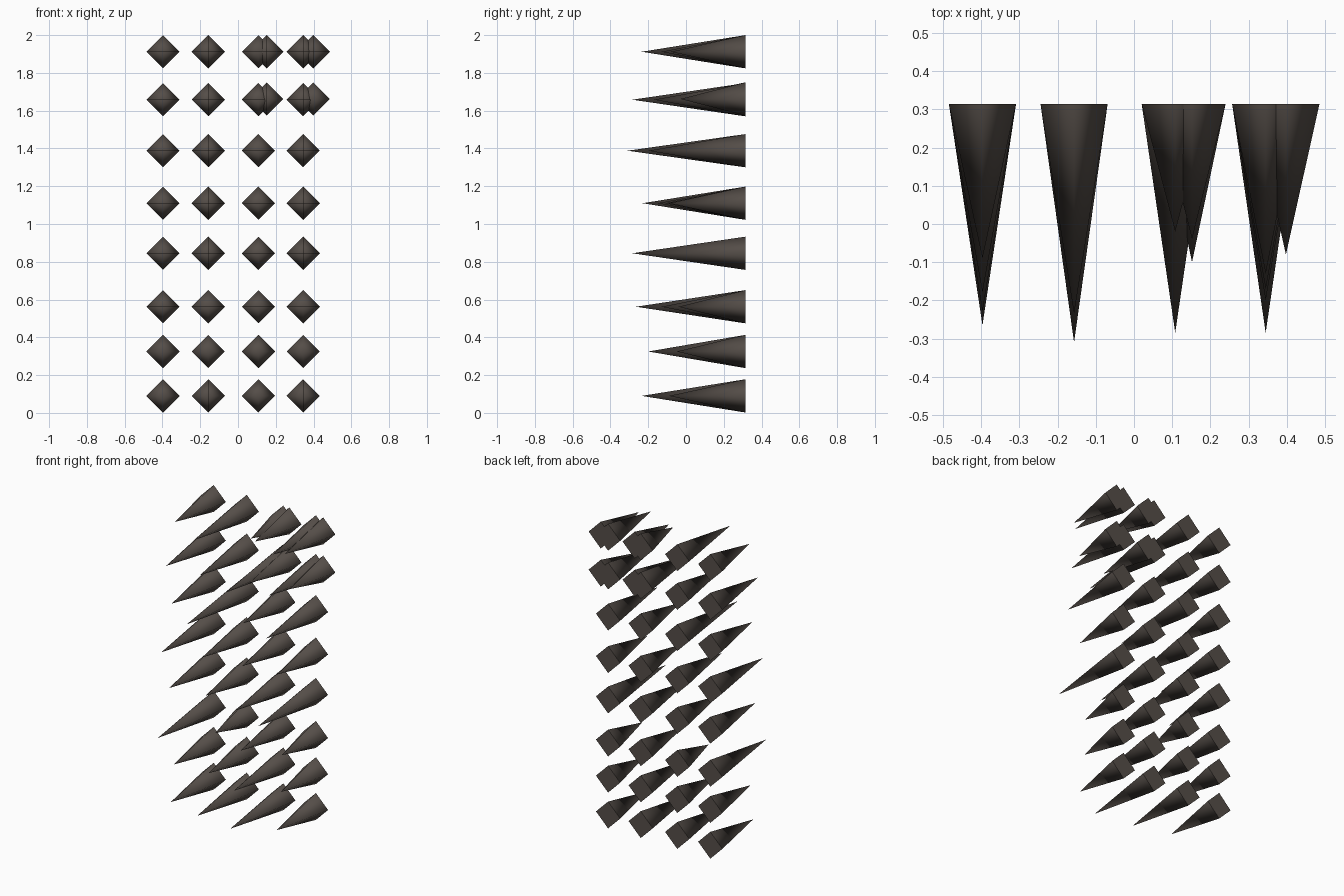
import bpy
import math

cube = bpy.data.objects.get("Cube")
if cube:
    bpy.data.objects.remove(cube)

BACK, RADIUS = 0.315, 0.088

# Dark brown-grey horn colour
horn = bpy.data.materials.new("dark_horn")
horn.use_nodes = True
colour = (0.09, 0.075, 0.065, 1)
horn.diffuse_color = colour
horn.node_tree.nodes["Principled BSDF"].inputs["Base Color"].default_value = colour


def spike(name, x, z, tip):
    """Four-sided spike with its base on the back plane, pointing forward."""
    length = BACK - tip
    bpy.ops.mesh.primitive_cone_add(
        vertices=4, radius1=RADIUS, radius2=0, depth=length,
        location=(x, BACK - length / 2, z), rotation=(math.pi / 2, 0, 0))
    ob = bpy.context.object
    ob.name = name
    ob.data.materials.append(horn)
    # Soft sides, crisp base
    bpy.ops.object.shade_smooth_by_angle(angle=math.radians(95))


# Each row: height, then the tip position for every column
columns = (-0.397, -0.157, 0.108, 0.345)
rows = (
    (0.09, (-0.13, -0.20, -0.235, -0.09)),
    (0.325, (-0.10, -0.08, -0.20, -0.05)),
    (0.562, (-0.265, -0.01, -0.13, -0.04)),
    (0.845, (-0.15, -0.11, -0.18, -0.285)),
    (1.11, (-0.23, -0.15, -0.11, -0.09)),
    (1.388, (-0.12, -0.31, -0.10, -0.20)),
    (1.658, (-0.18, -0.17, -0.285, -0.17)),
    (1.912, (-0.09, -0.235, -0.02, -0.13)),
)
for r, (z, tips) in enumerate(rows):
    for c, (x, tip) in enumerate(zip(columns, tips)):
        spike(f"spike_row{r + 1}_column{c + 1}", x, z, tip)

# Extra spikes crowding the upper left corner
for r, (z, tips) in enumerate(((1.662, (-0.10, -0.03)), (1.912, (-0.04, -0.08)))):
    for c, (x, tip) in enumerate(zip((0.152, 0.398), tips)):
        spike(f"extra_spike_row{r + 1}_column{c + 1}", x, z, tip)
